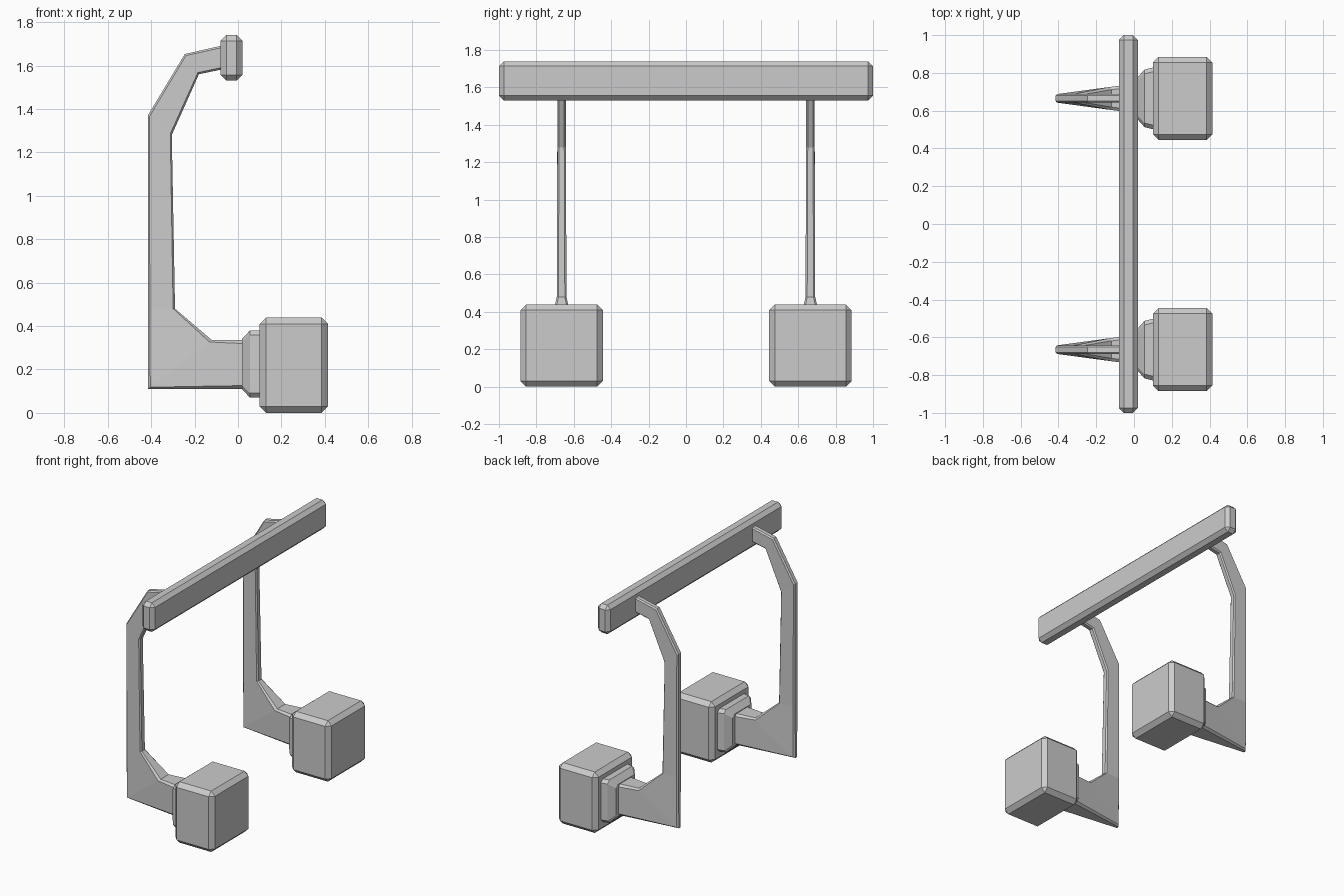
import bpy, bmesh
from mathutils import Vector

if "Cube" in bpy.data.objects:
    bpy.data.objects.remove(bpy.data.objects["Cube"])

LEG_Y = 0.665  # centre line of each leg


def finish(name, bm, mirrored=True):
    bmesh.ops.recalc_face_normals(bm, faces=bm.faces)
    mesh = bpy.data.meshes.new(name)
    bm.to_mesh(mesh)
    bm.free()
    obj = bpy.data.objects.new(name, mesh)
    bpy.context.collection.objects.link(obj)
    if mirrored:
        mod = obj.modifiers.new("Mirror", 'MIRROR')
        mod.use_axis = (False, True, False)
        mod.use_clip = False
        mod.use_mirror_merge = False
    return obj


def box(name, lo, hi, bevel, mirrored=True):
    lo, hi = Vector(lo), Vector(hi)
    bm = bmesh.new()
    bmesh.ops.create_cube(bm, size=1)
    for v in bm.verts:
        v.co = Vector([c * s for c, s in zip(v.co, hi - lo)]) + (lo + hi) / 2
    bmesh.ops.bevel(bm, geom=bm.edges[:], offset=bevel, segments=1,
                    profile=0.5, affect='EDGES')
    return finish(name, bm, mirrored)


def loft(name, sections):
    """Chamfered rectangular sections: outer xz, inner xz, half widths, chamfer."""
    bm = bmesh.new()
    rings = []
    for outer, inner, wo, wi, c in sections:
        a = Vector((outer[0], LEG_Y, outer[1]))
        b = Vector((inner[0], LEG_Y, inner[1]))
        d = (b - a).normalized() * c
        half = [(a, wo - c), (a + d, wo), (b - d, wi), (b, wi - c)]
        pts = [p + Vector((0, w, 0)) for p, w in half]
        pts += [p - Vector((0, w, 0)) for p, w in reversed(half)]
        rings.append([bm.verts.new(p) for p in pts])
    for r, s in zip(rings, rings[1:]):
        for i in range(8):
            j = (i + 1) % 8
            bm.faces.new((r[i], r[j], s[j], s[i]))
    bm.faces.new(rings[0])
    bm.faces.new(rings[-1])
    return finish(name, bm)


# Long crossbar on top
box("crossbar", (-0.08, -1, 1.53), (0.02, 1, 1.74), 0.026, mirrored=False)

# Heavy block feet
box("foot_block", (0.10, LEG_Y - 0.22, 0), (0.415, LEG_Y + 0.22, 0.44), 0.03)

# Stepped collar between arm and block
loft("collar", [
    ((0.018, 0.11), (0.018, 0.34), 0.11, 0.11, 0.018),
    ((0.055, 0.07), (0.055, 0.38), 0.152, 0.152, 0.022),
    ((0.12, 0.07), (0.12, 0.38), 0.168, 0.168, 0.022),
])

# Bent arm, flaring into a wedge towards the collar
loft("support_arm", [
    ((-0.05, 1.697), (-0.05, 1.587), 0.023, 0.023, 0.009),
    ((-0.245, 1.653), (-0.18, 1.56), 0.023, 0.023, 0.009),
    ((-0.415, 1.37), (-0.305, 1.28), 0.023, 0.023, 0.009),
    ((-0.415, 0.48), (-0.29, 0.48), 0.023, 0.026, 0.009),
    ((-0.415, 0.11), (-0.12, 0.335), 0.023, 0.06, 0.014),
    ((0.03, 0.11), (0.03, 0.335), 0.08, 0.08, 0.016),
])
